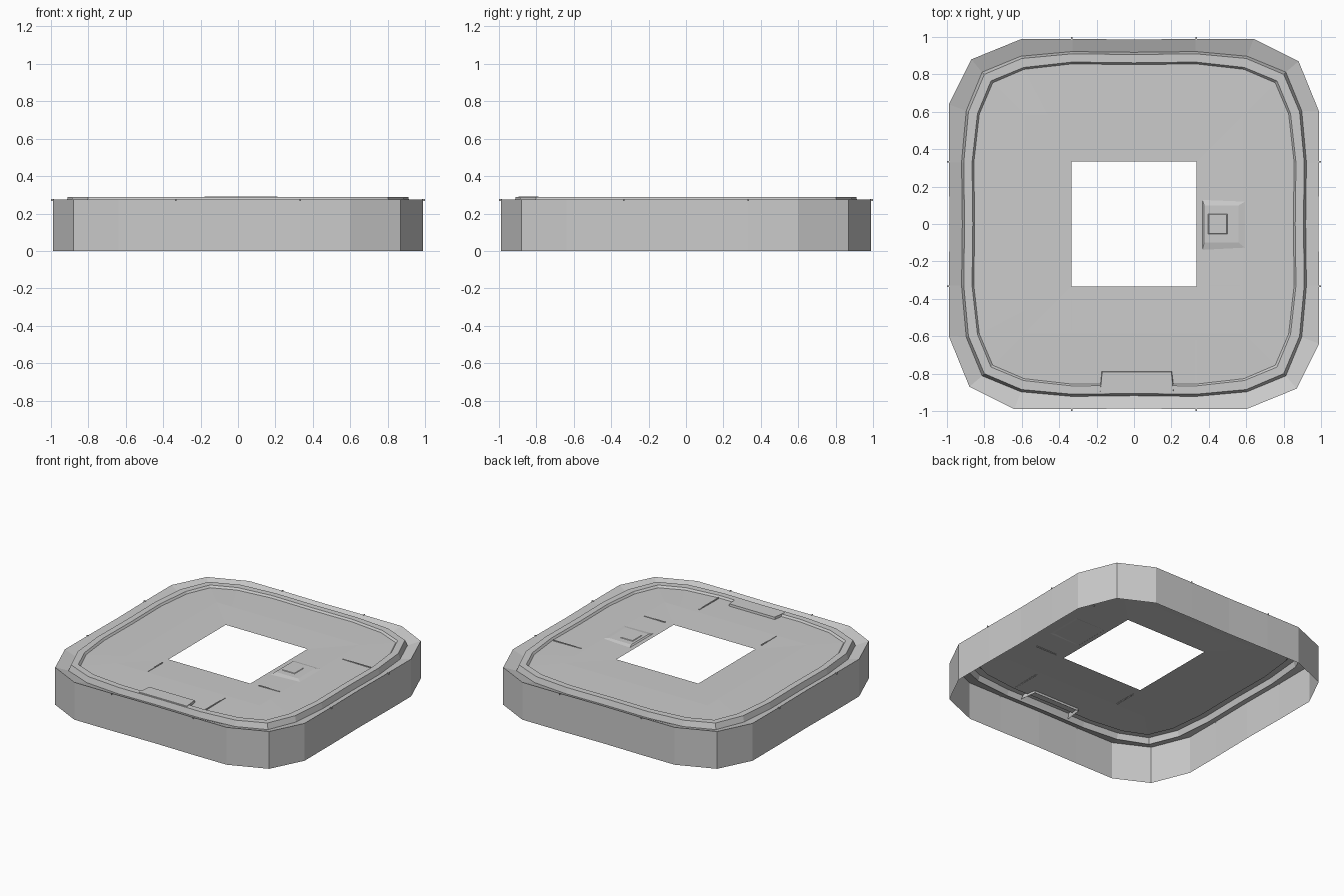
import bpy
import bmesh

if "Cube" in bpy.data.objects:
    bpy.data.objects.remove(bpy.data.objects["Cube"])


def make_object(name, bm):
    bmesh.ops.recalc_face_normals(bm, faces=bm.faces)
    mesh = bpy.data.meshes.new(name)
    bm.to_mesh(mesh)
    bm.free()
    obj = bpy.data.objects.new(name, mesh)
    bpy.context.collection.objects.link(obj)
    return obj


def four_fold(quarter, z):
    """Repeat a quarter outline (counter-clockwise from +x) around the centre."""
    loop = []
    for turn in range(4):
        for x, y in quarter:
            for _ in range(turn):
                x, y = -y, x
            loop.append((x, y, z))
    return loop


def loft(name, loops):
    bm = bmesh.new()
    rings = [[bm.verts.new(p) for p in loop] for loop in loops]
    for lo, hi in zip(rings, rings[1:]):
        n = len(lo)
        for i in range(n):
            j = (i + 1) % n
            bm.faces.new((lo[i], lo[j], hi[j], hi[i]))
    return make_object(name, bm)


def sym(mid, a, b, c):
    """Quarter outline mirrored on its diagonal, c is the corner point."""
    return [mid, a, b, c, b[::-1], a[::-1]]


def low_pad(name, base, top, z0, z1):
    """Raised panel, open underneath; corners listed counter-clockwise."""
    bm = bmesh.new()
    lo = [bm.verts.new((x, y, z0)) for x, y in base]
    hi = [bm.verts.new((x, y, z1)) for x, y in top]
    for i in range(4):
        j = (i + 1) % 4
        bm.faces.new((lo[i], lo[j], hi[j], hi[i]))
    bm.faces.new(hi)
    return make_object(name, bm)


def rect(x0, x1, y0, y1):
    return [(x0, y0), (x1, y0), (x1, y1), (x0, y1)]


# Plan outlines, from the outer wall in to the square hole
outer = [(0.986, 0), (0.99, 0.33), (0.99, 0.60),
         (0.88, 0.87), (0.64, 0.99), (0.33, 0.99)]
ridge_foot = sym((0.918, 0), (0.922, 0.33), (0.897, 0.605), (0.812, 0.812))
ridge_out = sym((0.906, 0), (0.91, 0.33), (0.885, 0.60), (0.80, 0.80))
ridge_in = sym((0.862, 0), (0.866, 0.33), (0.837, 0.59), (0.765, 0.765))
floor_edge = sym((0.852, 0), (0.856, 0.33), (0.827, 0.587), (0.755, 0.755))
floor_mid = sym((0.585, 0), (0.585, 0.33), (0.585, 0.46), (0.585, 0.585))
hole = sym((0.333, 0), (0.333, 0.11), (0.333, 0.22), (0.333, 0.333))

# Shell: open-bottomed wall, sunken rim, raised ridge and floor
loft("base_shell", [
    four_fold(outer, 0.0),
    four_fold(outer, 0.275),
    four_fold(ridge_foot, 0.247),
    four_fold(ridge_out, 0.288),
    four_fold(ridge_in, 0.288),
    four_fold(floor_edge, 0.274),
    four_fold(floor_mid, 0.278),
    four_fold(hole, 0.275),
])

# Front latch plate that interrupts the ridge
low_pad("front_latch",
        [(-0.19, -0.91), (0.0, -0.93), (0.22, -0.91), (0.20, -0.785)][:1]
        + [(0.22, -0.91), (0.205, -0.785), (-0.175, -0.785)],
        [(-0.18, -0.895), (0.21, -0.895), (0.20, -0.79), (-0.17, -0.79)],
        0.255, 0.291)

# Plain low panel beside the hole, with a small inset plate
low_pad("side_panel", rect(0.365, 0.61, -0.14, 0.13),
        rect(0.375, 0.56, -0.10, 0.10), 0.275, 0.284)
low_pad("side_plate", rect(0.395, 0.50, -0.055, 0.055),
        rect(0.40, 0.495, -0.05, 0.05), 0.283, 0.287)

# Seam strips between floor panels
seams = [(0.325, 0.333, -0.85, -0.62), (-0.337, -0.329, -0.57, -0.40),
         (0.40, 0.57, -0.333, -0.325), (0.62, 0.85, 0.329, 0.335)]
for i, seam in enumerate(seams):
    low_pad(f"floor_seam_{i + 1}", rect(*seam), rect(*seam), 0.274, 0.281)

# Tiny alignment nubs on the top edge of every side
for sign in (-1, 1):
    for pos in (-0.333, 0.333):
        far, near = sorted((sign * 0.985, sign * 1.0))
        low_pad("edge_nub", rect(pos - 0.003, pos + 0.003, far, near),
                rect(pos - 0.003, pos + 0.003, far, near), 0.268, 0.277)
        low_pad("edge_nub", rect(far, near, pos - 0.003, pos + 0.003),
                rect(far, near, pos - 0.003, pos + 0.003), 0.268, 0.277)
